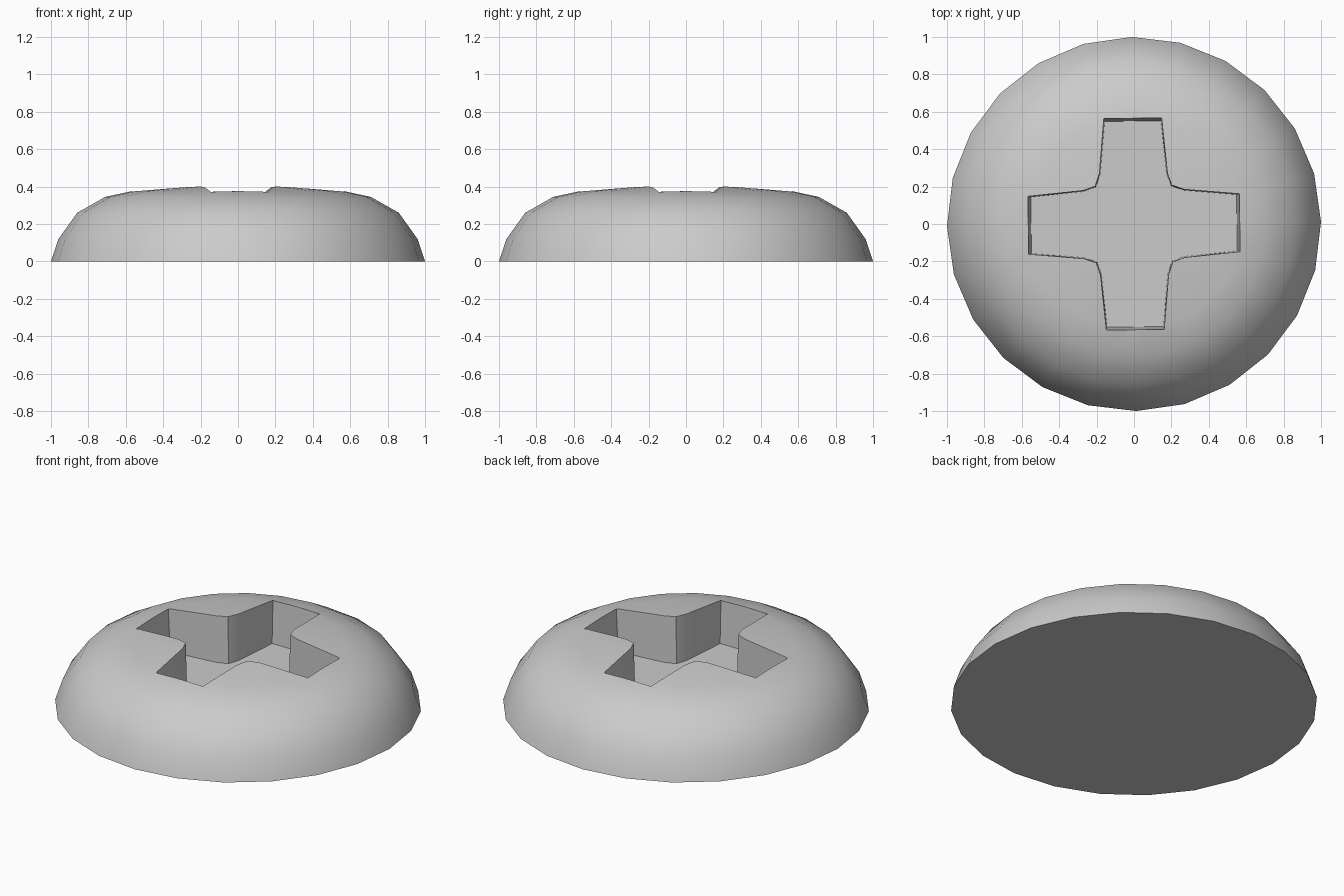
import bpy, bmesh, math

if "Cube" in bpy.data.objects:
    bpy.data.objects.remove(bpy.data.objects["Cube"])

TURN = math.radians(0.7)


def loft(name, loops):
    """Closed solid through equally long loops of points."""
    bm = bmesh.new()
    rings = [[bm.verts.new(p) for p in loop] for loop in loops]
    n = len(rings[0])
    for a, b in zip(rings, rings[1:]):
        for i in range(n):
            j = (i + 1) % n
            bm.faces.new((a[i], a[j], b[j], b[i]))
    bm.faces.new(rings[0][::-1])
    bm.faces.new(rings[-1])
    bmesh.ops.recalc_face_normals(bm, faces=bm.faces)
    mesh = bpy.data.meshes.new(name)
    bm.to_mesh(mesh)
    bm.free()
    obj = bpy.data.objects.new(name, mesh)
    bpy.context.collection.objects.link(obj)
    return obj


def circle(r, z, n=24):
    return [(r * math.cos(TURN + i * math.tau / n),
             r * math.sin(TURN + i * math.tau / n), z) for i in range(n)]


def cross(reach, inset, z):
    """Cross outline: one arm's half-outline repeated four times."""
    arm = [(reach, -0.155 + inset), (reach, 0.155 - inset),
           (0.27, 0.182 - inset), (0.205 - inset, 0.205 - inset),
           (0.182 - inset, 0.27)]
    # the last point starts the next arm's side
    pts = []
    for k in range(4):
        a = TURN + k * math.pi / 2
        c, s = math.cos(a), math.sin(a)
        pts += [(x * c - y * s, x * s + y * c, z) for x, y in arm]
    return pts


# domed head
profile = [(1, 0), (0.96, 0.12), (0.86, 0.26), (0.71, 0.345),
           (0.57, 0.375), (0.27, 0.402), (0.1, 0.407)]
head = loft("screw_head", [circle(r, z) for r, z in profile])

# cross recess, slightly tapered towards its floor
cutter = loft("recess_cutter", [cross(0.55, 0.005, 0.12), cross(0.573, -0.002, 0.5)])
cutter.hide_render = True
cutter.hide_set(True)

cut = head.modifiers.new("recess", 'BOOLEAN')
cut.operation = 'DIFFERENCE'
cut.solver = 'EXACT'
cut.object = cutter

# apply the cut, then smooth the dome and keep recess edges crisp
bpy.context.view_layer.objects.active = head
head.select_set(True)
bpy.ops.object.modifier_apply(modifier=cut.name)
bpy.data.objects.remove(cutter)
bpy.ops.object.shade_smooth_by_angle(angle=math.radians(40))
